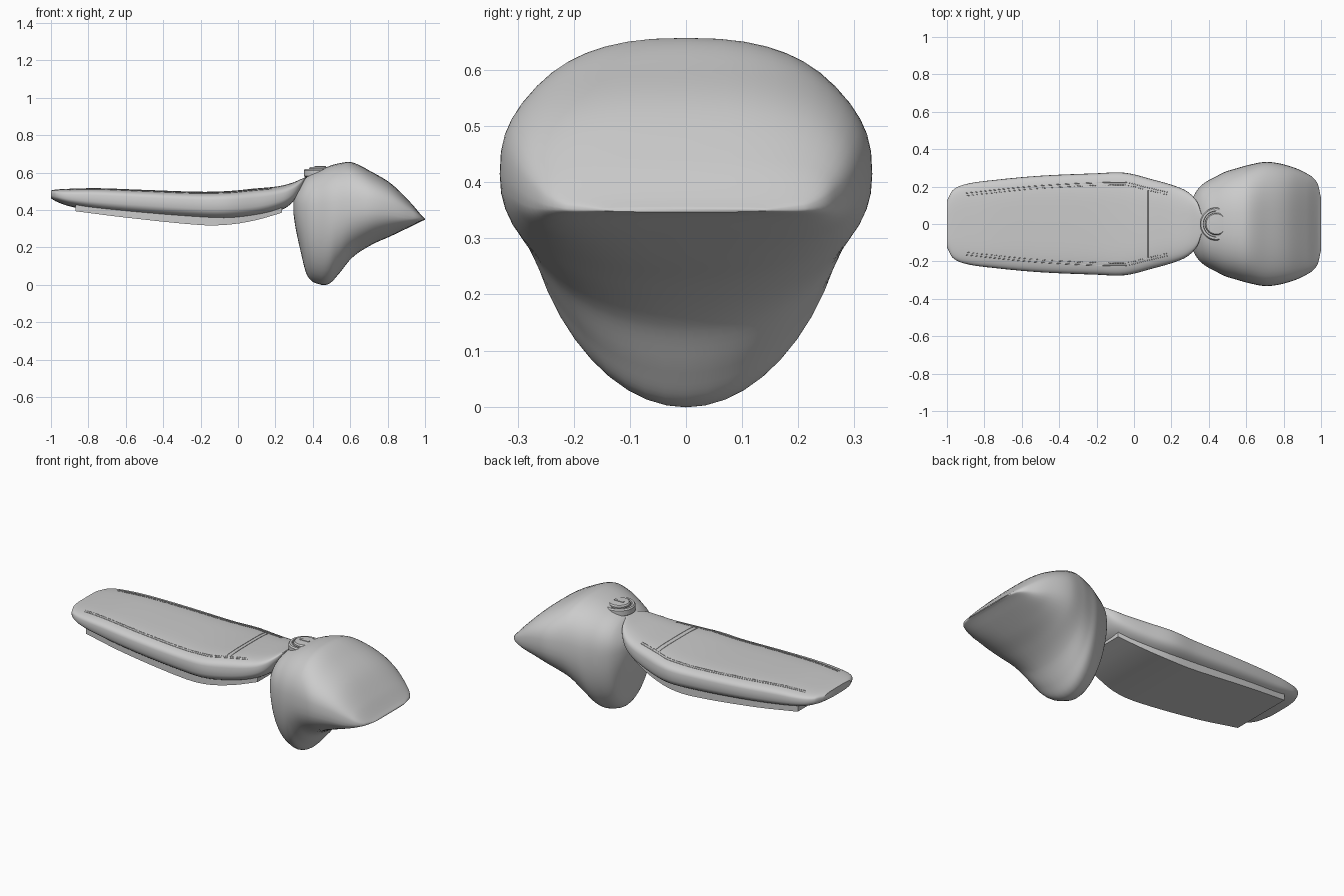
import bpy, bmesh, math

cube = bpy.data.objects.get("Cube")
if cube:
    bpy.data.objects.remove(cube)

grey = bpy.data.materials.new("plain_grey")
grey.use_nodes = True
grey.diffuse_color = (0.6, 0.6, 0.6, 1)
grey.node_tree.nodes["Principled BSDF"].inputs["Base Color"].default_value = (0.6, 0.6, 0.6, 1)


def finish(name, bm, angle=40):
    bmesh.ops.recalc_face_normals(bm, faces=bm.faces)
    mesh = bpy.data.meshes.new(name)
    bm.to_mesh(mesh)
    bm.free()
    mesh.materials.append(grey)
    ob = bpy.data.objects.new(name, mesh)
    bpy.context.collection.objects.link(ob)
    bpy.ops.object.select_all(action='DESELECT')
    ob.select_set(True)
    bpy.context.view_layer.objects.active = ob
    bpy.ops.object.shade_smooth_by_angle(angle=math.radians(angle))
    return ob


def sample(keys, x):
    """Smoothly interpolate rows whose first value is x."""
    i = max(j for j in range(len(keys) - 1) if j == 0 or keys[j][0] <= x)
    a, b = keys[i], keys[i + 1]
    p, q = keys[max(i - 1, 0)], keys[min(i + 2, len(keys) - 1)]
    h = b[0] - a[0]
    t = min(max((x - a[0]) / h, 0), 1)
    out = []
    for k in range(1, len(a)):
        m0 = (b[k] - p[k]) / (b[0] - p[0]) * h
        m1 = (q[k] - a[k]) / (q[0] - a[0]) * h
        out.append((2*t**3 - 3*t**2 + 1) * a[k] + (t**3 - 2*t**2 + t) * m0
                   + (3*t**2 - 2*t**3) * b[k] + (t**3 - t**2) * m1)
    return out


def power(v, e):
    return math.copysign(abs(v) ** e, v)


def loft(name, keys, steps=6, sides=48):
    """Skin rounded cross-sections (x, bottom, top, widest z, half width, upper and lower squareness)."""
    bm = bmesh.new()
    xs = [a[0] + (b[0] - a[0]) * s / steps for a, b in zip(keys, keys[1:]) for s in range(steps)]
    rings = []
    for x in xs + [keys[-1][0]]:
        zb, zt, zc, w, nu, nl = sample(keys, x)
        ring = []
        for k in range(sides):
            a = math.tau * k / sides
            c, s = math.cos(a), math.sin(a)
            n, reach = (nu, zt - zc) if s >= 0 else (nl, zc - zb)
            ring.append(bm.verts.new((x, w * power(c, 2 / n), zc + reach * power(s, 2 / n))))
        rings.append(ring)
    for r, q in zip(rings, rings[1:]):
        for k in range(sides):
            j = (k + 1) % sides
            bm.faces.new((r[k], r[j], q[j], q[k]))
    bm.faces.new(rings[0])
    bm.faces.new(rings[-1])
    return finish(name, bm, 50)


# Fuel tank
tank = [
    (0.297, .38, .45, .415, .05, 2.2, 2.2),
    (0.305, .32, .49, .415, .11, 2.2, 2.2),
    (0.33, .20, .535, .41, .17, 2.3, 2.1),
    (0.37, .05, .58, .40, .215, 2.4, 2.0),
    (0.44, .002, .615, .39, .255, 2.5, 2.0),
    (0.49, .008, .636, .39, .28, 2.5, 2.0),
    (0.54, .06, .65, .40, .295, 2.5, 2.0),
    (0.61, .145, .655, .41, .315, 2.5, 2.1),
    (0.71, .212, .607, .415, .332, 2.6, 2.3),
    (0.82, .262, .54, .40, .313, 2.8, 2.5),
    (0.92, .31, .443, .37, .272, 3.2, 3.0),
    (0.98, .34, .373, .354, .22, 3.5, 3.0),
    (1.0, .347, .353, .35, .14, 3.5, 3.0),
]
loft("fuel_tank", tank)

# Padded seat
seat = [
    (-1.0, .462, .505, .485, .125, 3.5, 3),
    (-0.97, .445, .51, .48, .18, 3.5, 3),
    (-0.9, .42, .514, .47, .213, 3.8, 3),
    (-0.75, .392, .517, .46, .235, 4, 3),
    (-0.5, .365, .508, .445, .258, 4, 3),
    (-0.2, .342, .498, .43, .271, 4, 3),
    (-0.05, .34, .502, .43, .274, 4, 3),
    (0.1, .36, .516, .44, .238, 3.8, 3),
    (0.22, .395, .528, .465, .203, 3.5, 3),
    (0.29, .44, .546, .495, .17, 3.2, 3),
    (0.34, .52, .567, .54, .115, 3, 3),
    (0.362, .565, .578, .572, .05, 3, 3),
]
loft("seat_cushion", seat)


def seat_top(x, y):
    zb, zt, zc, w, nu, nl = sample(seat, x)
    return zc + (zt - zc) * max(0, 1 - (abs(y) / w) ** nu) ** (1 / nu)


# Seat base plate, following the underside curve
plate = [(-.87, .394, .19), (-.6, .36, .215), (-.2, .32, .225), (-.05, .322, .22),
         (.1, .347, .19), (.235, .386, .15)]
bm = bmesh.new()
rows = []
for i in range(25):
    x = -.87 + 1.105 * i / 24
    z, w = sample(plate, x)
    rows.append([bm.verts.new((x, y, z + h)) for y, h in ((-w, 0), (w, 0), (w, .05), (-w, .05))])
for r, q in zip(rows, rows[1:]):
    for k in range(4):
        j = (k + 1) % 4
        bm.faces.new((r[k], r[j], q[j], q[k]))
bm.faces.new(rows[0])
bm.faces.new(rows[-1])
finish("seat_base", bm, 30)


def thread(name, paths, radius):
    """Thin cords laid along the cushion surface."""
    curve = bpy.data.curves.new(name, 'CURVE')
    curve.dimensions = '3D'
    curve.bevel_depth = radius
    curve.bevel_resolution = 1
    curve.use_fill_caps = True
    for path in paths:
        sp = curve.splines.new('POLY')
        sp.points.add(len(path) - 1)
        for p, (x, y) in zip(sp.points, path):
            p.co = (x, y, seat_top(x, y), 1)
    curve.materials.append(grey)
    ob = bpy.data.objects.new(name, curve)
    bpy.context.collection.objects.link(ob)


# Seams and stitches along both sides of the seat
seam = [(-.9, .165), (-.5, .205), (-.05, .222), (.05, .20), (.18, .17)]
for side, sign in (("left", 1), ("right", -1)):
    xs = [-.9 + 1.08 * i / 80 for i in range(81)]
    thread(f"seam_{side}", [[(x, sign * sample(seam, x)[0]) for x in xs]], .002)
    dashes = [[(u, sign * (sample(seam, u)[0] - .014)) for u in (x, x + .009)] for x in xs[:-1]]
    thread(f"stitches_{side}", dashes, .002)

# Cross seam of the seat, a pair of cords
thread("cross_seam", [[(x, -.18 + .36 * i / 24) for i in range(25)] for x in (.05, .075)], .002)


# Filler cap: turned rings and a grip
def turned(name, profile, segments=40):
    bm = bmesh.new()
    rings = [[bm.verts.new((.44 + r * math.cos(math.tau * k / segments),
                            r * math.sin(math.tau * k / segments), z))
              for k in range(segments)] for r, z in profile]
    for r, q in zip(rings, rings[1:]):
        for k in range(segments):
            j = (k + 1) % segments
            bm.faces.new((r[k], r[j], q[j], q[k]))
    bm.faces.new(rings[0])
    bm.faces.new(rings[-1])
    return finish(name, bm, 35)


turned("cap_collar", [(.078, .575), (.088, .582), (.088, .612), (.082, .62), (.07, .62), (.068, .605)])
turned("cap_lid", [(.06, .58), (.06, .622), (.054, .63), (.02, .632)])
bm = bmesh.new()
bmesh.ops.create_cube(bm, size=1)
for v in bm.verts:
    v.co = (.44 + v.co.x * .06, v.co.y * .016, .63 + v.co.z * .01)
finish("cap_grip", bm, 30)
